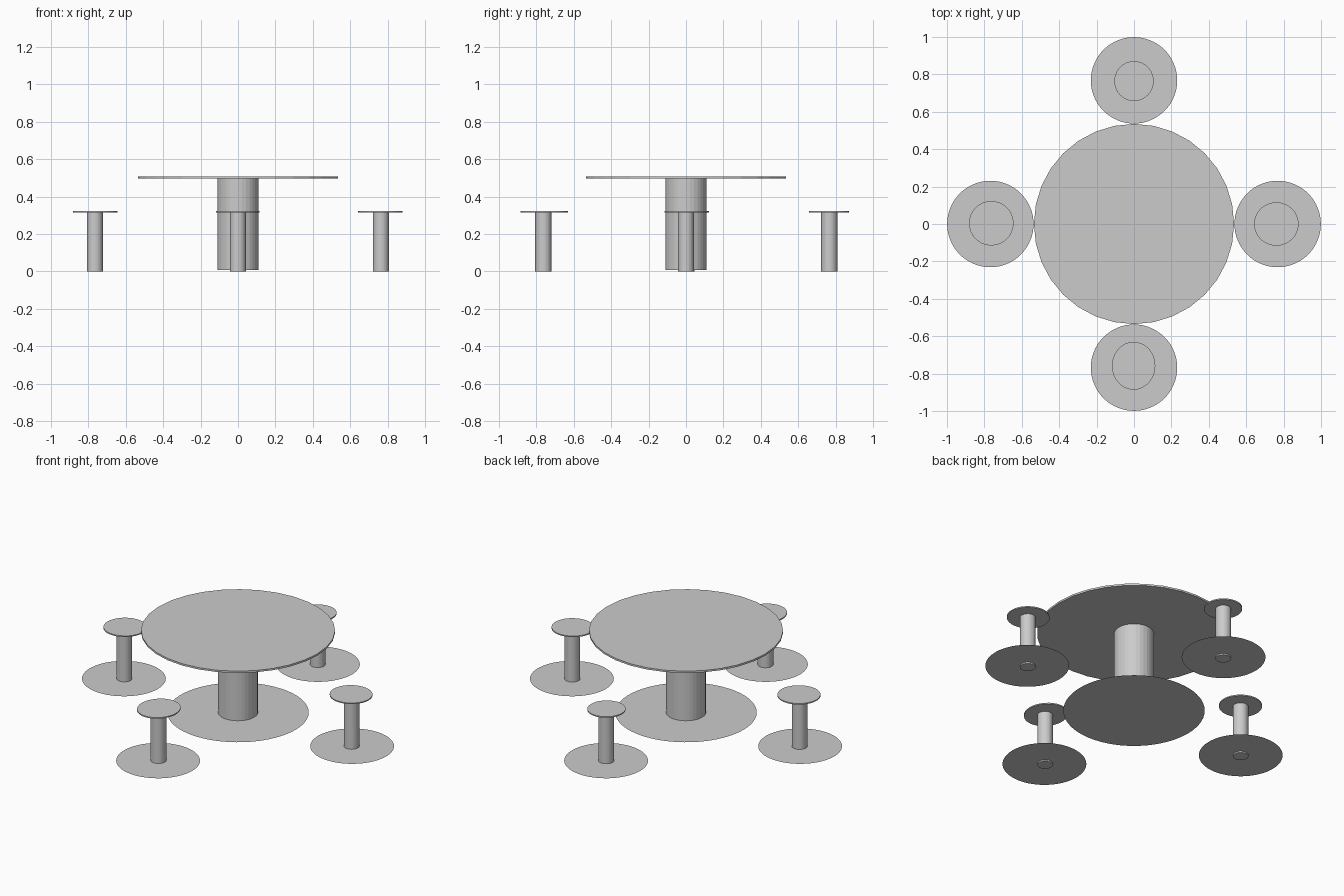
import bpy

if "Cube" in bpy.data.objects:
    bpy.data.objects.remove(bpy.data.objects["Cube"])

SIDES = 32
BASE_Z = 0.008


def cylinder(name, x, y, z0, z1, rx, ry=None, sides=SIDES):
    bpy.ops.mesh.primitive_cylinder_add(vertices=sides, radius=1, depth=1,
                                        location=(x, y, (z0 + z1) / 2))
    ob = bpy.context.object
    ob.name = name
    ob.scale = (rx, ry or rx, z1 - z0)
    return ob


def disc(name, x, y, z, r):
    bpy.ops.mesh.primitive_circle_add(vertices=64, radius=r, fill_type='NGON',
                                      location=(x, y, z))
    ob = bpy.context.object
    ob.name = name
    return ob


# Table: round top, thick column, paper-thin floor plate
cylinder("table_top", 0, 0, 0.497, 0.508, 0.535)
cylinder("table_column", 0, 0, BASE_Z, 0.497, 0.11)
disc("table_base", 0, 0, BASE_Z, 0.39)

# Stools: name, plate centre, seat centre, seat radii
stools = [
    ("right", (0.768, 0), (0.761, 0), (0.119, 0.116)),
    ("left", (-0.768, 0), (-0.763, 0.004), (0.119, 0.119)),
    ("back", (0, 0.768), (0, 0.764), (0.105, 0.107)),
    ("front", (0, -0.768), (-0.002, -0.758), (0.116, 0.128)),
]
for side, (bx, by), (sx, sy), (rx, ry) in stools:
    disc(f"{side}_stool_base", bx, by, BASE_Z, 0.231)
    # the post pokes slightly through its plate to the floor
    px, py = (bx + sx) / 2, (by + sy) / 2
    cylinder(f"{side}_stool_post", px, py, 0, 0.316, 0.043)
    cylinder(f"{side}_stool_seat", sx, sy, 0.316, 0.323, rx, ry)
